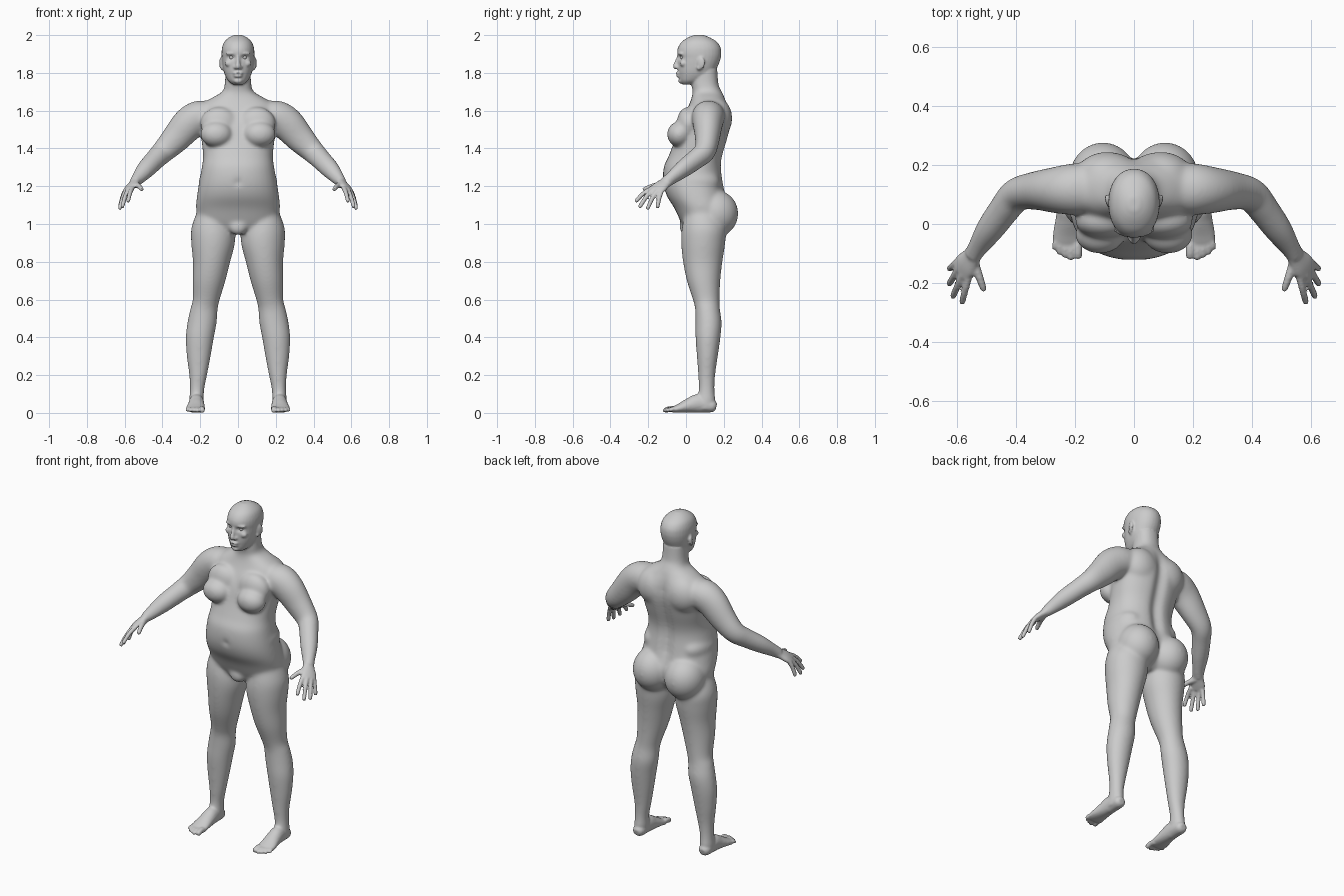
import bpy, bmesh
from math import sin, cos, pi, exp
from mathutils import Vector, Matrix

bm = bmesh.new()


def spline(rows, n=5):
    """Catmull-Rom interpolation of rows of numbers."""
    rows = [Vector(r) for r in rows]
    out = []
    for i in range(len(rows) - 1):
        p1, p2 = rows[i], rows[i + 1]
        p0, p3 = rows[max(i - 1, 0)], rows[min(i + 2, len(rows) - 1)]
        for k in range(n):
            t = k / n
            out.append(0.5 * (2 * p1 + (p2 - p0) * t + (2 * p0 - 5 * p1 + 4 * p2 - p3) * t * t
                              + (3 * p1 - p0 - 3 * p2 + p3) * t ** 3))
    return out + [rows[-1]]


def loft(sections, sides, power=1.0, seg=32):
    """Skin closed sections given as (centre, half-axis a, half-axis b)."""
    def pw(v):
        return (1 if v >= 0 else -1) * abs(v) ** power
    for s in sides:
        rings = []
        for c, a, b in sections:
            ring = []
            for k in range(seg):
                p = c + a * pw(cos(2 * pi * k / seg)) + b * pw(sin(2 * pi * k / seg))
                ring.append(bm.verts.new((p.x * s, p.y, p.z)))
            rings.append(ring)
        for r0, r1 in zip(rings, rings[1:]):
            for k in range(seg):
                j = (k + 1) % seg
                bm.faces.new((r0[k], r0[j], r1[j], r1[k]))
        bm.faces.new(rings[0])
        bm.faces.new(rings[-1])


def column(rows, sides=(1,), power=1.0):
    """Upright part: rows of (z, centre x, half width, front y, back y)."""
    loft([(Vector((cx, (f + b) / 2, z)), Vector((w, 0, 0)), Vector((0, (b - f) / 2, 0)))
          for z, cx, w, f, b in spline(rows)], sides, power)


def tube(rows, wide=(0, 1, 0), sides=(1, -1)):
    """Limb: rows of (x, y, z, radius along wide, other radius)."""
    rows = spline(rows)
    sections = []
    for i, r in enumerate(rows):
        q0, q1 = rows[max(i - 1, 0)], rows[min(i + 1, len(rows) - 1)]
        t = Vector((q1 - q0)[:3]).normalized()
        b = t.cross(Vector(wide)).normalized()
        a = b.cross(t)
        sections.append((Vector(r[:3]), a * r[3], b * r[4]))
    loft(sections, sides, seg=20)


def blob(loc, size, sides=(1, -1), rot=0.0):
    for s in sides:
        m = (Matrix.Translation((loc[0] * s, loc[1], loc[2])) @ Matrix.Rotation(rot * s, 4, 'Z')
             @ Matrix.Diagonal((*size, 1)))
        bmesh.ops.create_uvsphere(bm, u_segments=32, v_segments=20, radius=1, matrix=m)


def digit(p, q, r, bend=0.006):
    """Finger or toe from root p to tip q, arched slightly upward."""
    p, q = Vector(p), Vector(q)
    m = p.lerp(q, 0.5) + Vector((0, 0, bend))
    e = q + (q - m).normalized() * -r * 0.5
    tube([(*p, r * 1.1, r * 1.1), (*m, r, r), (*e, r * 0.9, r * 0.9), (*q, r * 0.4, r * 0.4)], (1, 0.3, 0))


# torso and neck
column([(0.95, 0, 0.10, 0.01, 0.15), (1.0, 0, 0.20, -0.022, 0.20), (1.08, 0, 0.222, -0.06, 0.22),
        (1.15, 0, 0.217, -0.102, 0.212), (1.22, 0, 0.206, -0.121, 0.20), (1.30, 0, 0.192, -0.118, 0.19),
        (1.36, 0, 0.185, -0.092, 0.197), (1.44, 0, 0.193, -0.062, 0.22), (1.52, 0, 0.20, -0.038, 0.24),
        (1.58, 0, 0.205, -0.01, 0.24), (1.63, 0, 0.195, 0.015, 0.225), (1.67, 0, 0.135, 0.03, 0.205),
        (1.70, 0, 0.085, 0.035, 0.19), (1.74, 0, 0.070, 0.03, 0.172), (1.82, 0, 0.066, 0.03, 0.165)],
       power=0.88)
# chest, flanks and buttocks
blob((0.115, -0.035, 1.475), (0.085, 0.066, 0.068))
blob((0.10, 0.01, 1.53), (0.10, 0.06, 0.09))
blob((0.105, 0.155, 1.055), (0.115, 0.122, 0.125))
blob((0.12, 0.05, 1.22), (0.088, 0.13, 0.08))
blob((0.09, 0.16, 1.56), (0.11, 0.085, 0.11))
blob((0, 0.0, 0.985), (0.05, 0.035, 0.045), (1,))

# legs
column([(1.07, 0.14, 0.075, 0.0, 0.17), (0.98, 0.134, 0.113, -0.022, 0.21), (0.90, 0.132, 0.116, -0.026, 0.208),
        (0.80, 0.14, 0.099, -0.016, 0.193), (0.70, 0.153, 0.087, 0.004, 0.182), (0.60, 0.168, 0.072, 0.036, 0.178),
        (0.55, 0.18, 0.073, 0.048, 0.18), (0.48, 0.19, 0.078, 0.05, 0.189), (0.40, 0.202, 0.075, 0.05, 0.183),
        (0.30, 0.208, 0.064, 0.057, 0.169), (0.20, 0.211, 0.048, 0.064, 0.155), (0.12, 0.217, 0.038, 0.067, 0.151),
        (0.06, 0.220, 0.038, 0.055, 0.155), (0.02, 0.222, 0.034, 0.05, 0.15)], (1, -1))
# feet and toes
tube([(0.22, 0.160, 0.03, 0.018, 0.018), (0.22, 0.14, 0.035, 0.034, 0.033), (0.22, 0.07, 0.05, 0.04, 0.05),
      (0.221, 0.02, 0.04, 0.044, 0.04), (0.224, -0.03, 0.026, 0.050, 0.026), (0.225, -0.06, 0.019, 0.051, 0.018),
      (0.225, -0.078, 0.015, 0.046, 0.012)], (1, 0, 0))
for x, y, r in ((0.189, -0.118, 0.0155), (0.214, -0.122, 0.0115), (0.234, -0.114, 0.011),
                (0.253, -0.103, 0.0105), (0.269, -0.087, 0.010)):
    digit((x * 0.9 + 0.0225, -0.05, 0.018), (x, y, 0.011), r)

# arms
tube([(0.13, 0.12, 1.585, 0.08, 0.065), (0.20, 0.118, 1.568, 0.088, 0.088), (0.26, 0.115, 1.53, 0.08, 0.090),
      (0.33, 0.113, 1.452, 0.066, 0.078), (0.395, 0.10, 1.385, 0.057, 0.063), (0.435, 0.055, 1.345, 0.053, 0.056),
      (0.485, -0.015, 1.292, 0.047, 0.050), (0.525, -0.075, 1.245, 0.034, 0.037), (0.548, -0.108, 1.22, 0.031, 0.027)])
# hands
tube([(0.535, -0.088, 1.232, 0.030, 0.026), (0.552, -0.115, 1.214, 0.036, 0.022),
      (0.572, -0.14, 1.194, 0.044, 0.019), (0.588, -0.162, 1.176, 0.043, 0.014)], (0.5, 0.75, -0.25))
for p, q in (((0.560, -0.178, 1.190), (0.583, -0.268, 1.118)), ((0.580, -0.170, 1.184), (0.614, -0.247, 1.088)),
             ((0.595, -0.152, 1.174), (0.627, -0.205, 1.078)), ((0.601, -0.132, 1.168), (0.626, -0.152, 1.085))):
    digit(p, q, 0.0118, 0.010)
digit((0.545, -0.115, 1.208), (0.505, -0.23, 1.180), 0.015, 0.008)

# head
column([(1.738, 0, 0.025, -0.018, 0.04), (1.755, 0, 0.049, -0.032, 0.09), (1.78, 0, 0.065, -0.038, 0.13),
        (1.81, 0, 0.076, -0.042, 0.155), (1.85, 0, 0.083, -0.043, 0.175), (1.88, 0, 0.086, -0.042, 0.184),
        (1.905, 0, 0.087, -0.047, 0.187), (1.935, 0, 0.084, -0.042, 0.183), (1.965, 0, 0.072, -0.022, 0.163),
        (1.988, 0, 0.047, 0.012, 0.125), (2.001, 0, 0.018, 0.045, 0.09)], power=0.94)
# nose, lips, chin, brows, cheeks and ears
tube([(0, -0.035, 1.892, 0.009, 0.012), (0, -0.046, 1.862, 0.010, 0.012), (0, -0.057, 1.834, 0.014, 0.012),
      (0, -0.050, 1.822, 0.009, 0.008)], (1, 0, 0), (1,))
blob((0.014, -0.044, 1.829), (0.011, 0.012, 0.009))
blob((0, -0.040, 1.798), (0.027, 0.015, 0.0075), (1,))
blob((0, -0.038, 1.783), (0.023, 0.015, 0.0075), (1,))
blob((0, -0.025, 1.758), (0.024, 0.016, 0.015), (1,))
blob((0.036, -0.028, 1.902), (0.030, 0.014, 0.008), rot=0.25)
blob((0.048, -0.015, 1.850), (0.022, 0.018, 0.018))
blob((0.088, 0.078, 1.852), (0.009, 0.023, 0.034), rot=-0.35)
blob((0.084, 0.068, 1.828), (0.009, 0.012, 0.014))

# merge the parts into one skin
bmesh.ops.recalc_face_normals(bm, faces=bm.faces)
parts = bpy.data.meshes.new("body_parts")
bm.to_mesh(parts)
bm.free()
body = bpy.data.objects.new("body", parts)
bpy.context.scene.collection.objects.link(body)
mod = body.modifiers.new("merge", 'REMESH')
mod.mode = 'VOXEL'
mod.voxel_size = 0.006
deps = bpy.context.evaluated_depsgraph_get()
skin = bpy.data.meshes.new_from_object(body.evaluated_get(deps))
body.modifiers.clear()
body.data = skin

# spine groove, navel, eye sockets and mouth line
for v in skin.vertices:
    x, y, z = v.co
    if y > 0.1 and 1.1 < z < 1.68:
        v.co.y -= 0.024 * exp(-(x / 0.03) ** 2) * min(1, (z - 1.1) / 0.1, (1.68 - z) / 0.1)
    elif y < 0:
        v.co.y += 0.018 * exp(-(x * x + (z - 1.22) ** 2) / 0.012 ** 2)
        v.co.y += 0.013 * exp(-((abs(x) - 0.034) / 0.018) ** 2 - ((z - 1.882) / 0.011) ** 2)
        v.co.y += 0.004 * exp(-(x / 0.025) ** 2 - ((z - 1.7905) / 0.004) ** 2)

# strong smoothing on trunk and limbs, light on face, hands and feet
group = body.vertex_groups.new(name="soft")
for v in skin.vertices:
    x, y, z = v.co
    w = min(1, (1.74 - z) / 0.05, (z - 0.08) / 0.06, (0.54 - abs(x)) / 0.05)
    if w > 0:
        group.add([v.index], w, 'REPLACE')
soft = body.modifiers.new("soften", 'SMOOTH')
soft.factor, soft.iterations, soft.vertex_group = 0.5, 45, "soft"
fine = body.modifiers.new("polish", 'SMOOTH')
fine.factor, fine.iterations = 0.5, 3
skin.polygons.foreach_set("use_smooth", [True] * len(skin.polygons))

# eyes
for s, name in ((1, "left_eye"), (-1, "right_eye")):
    bpy.ops.mesh.primitive_uv_sphere_add(segments=24, ring_count=16, radius=0.0125,
                                         location=(0.034 * s, -0.017, 1.882))
    bpy.context.object.name = name
    bpy.ops.object.shade_smooth()
